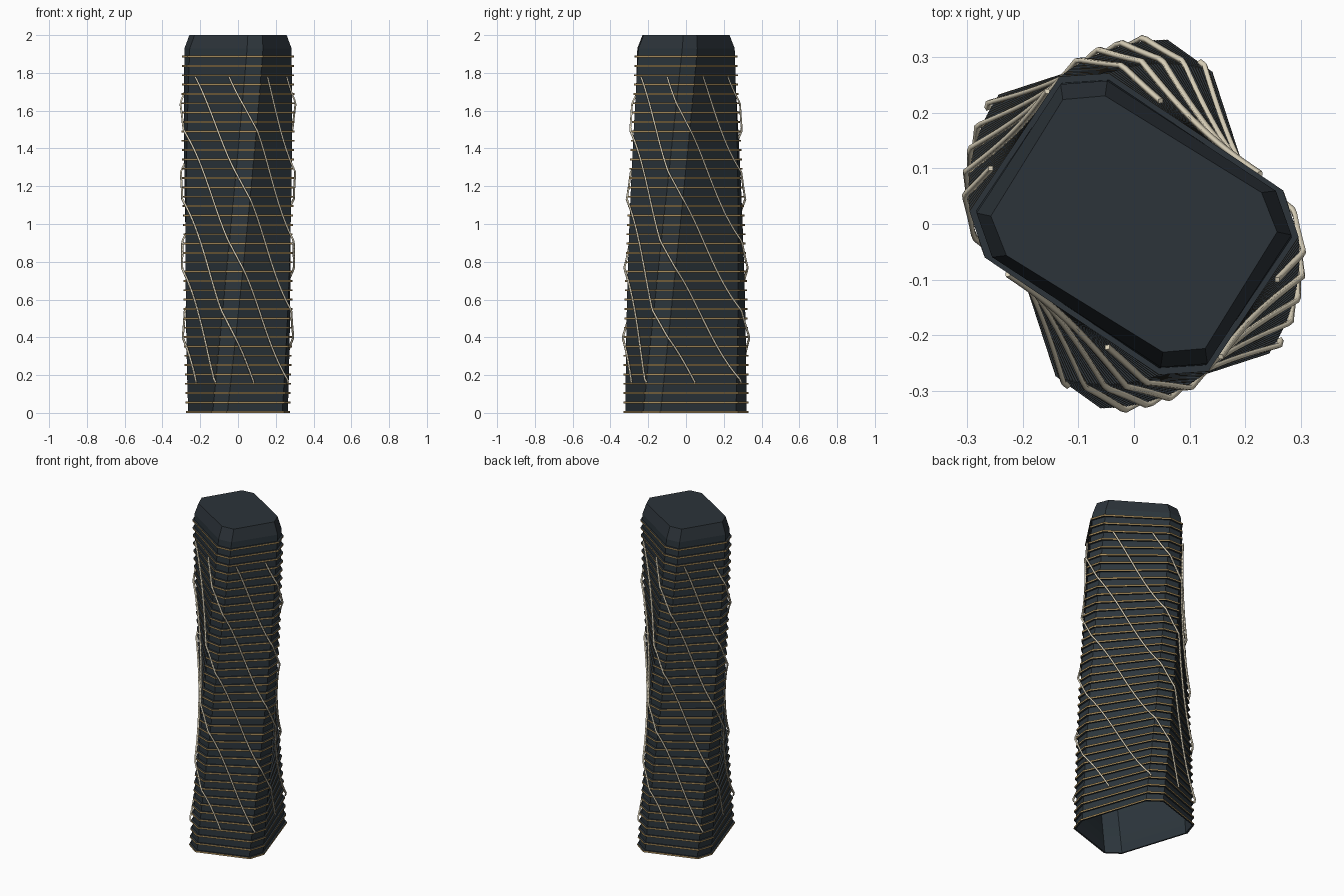
import bpy, bmesh
from math import sin, cos, radians

cube = bpy.data.objects.get("Cube")
if cube:
    bpy.data.objects.remove(cube, do_unlink=True)


def material(name, rgb):
    m = bpy.data.materials.new(name)
    m.use_nodes = True
    m.diffuse_color = (*rgb, 1)
    m.node_tree.nodes["Principled BSDF"].inputs["Base Color"].default_value = (*rgb, 1)
    return m


glass = material("dark blue glass", (0.025, 0.036, 0.045))
slate = material("dark slate", (0.025, 0.033, 0.041))
gold = material("gold trim", (0.42, 0.28, 0.11))
cream = material("cream strip", (0.75, 0.68, 0.52))

FLOORS, STEP, FIRST = 38, 0.0495, 0.0055
LAST = FIRST + FLOORS * STEP
KEEP = 0.73   # share of each half side left by the corner cut


def frame(z, off):
    """Half length, half width and heading of the tapering plan at a height."""
    t = z / LAST
    return 0.297 - 0.038 * t + off, 0.219 - 0.019 * t + off, radians(-72 + 38 * t)


def place(u, v, z, heading):
    c, s = cos(heading), sin(heading)
    return (u * c - v * s, u * s + v * c, z)


def section(z, off):
    a, b, h = frame(z, off)
    quarter = [(1, -KEEP), (1, KEEP), (KEEP, 1), (-KEEP, 1)]
    plan = quarter + [(-u, -v) for u, v in quarter]
    return [place(u * a, v * b, z, h) for u, v in plan]


def loft(bm, loops, slots=None):
    rows = [[bm.verts.new(p) for p in loop] for loop in loops]
    for r, (low, high) in enumerate(zip(rows, rows[1:])):
        for i in range(len(low)):
            j = (i + 1) % len(low)
            f = bm.faces.new((low[i], low[j], high[j], high[i]))
            f.material_index = slots[r] if slots else 0
    return rows


def finish(bm, name, mats):
    me = bpy.data.meshes.new(name)
    bm.to_mesh(me)
    bm.free()
    for m in mats:
        me.materials.append(m)
    ob = bpy.data.objects.new(name, me)
    bpy.context.collection.objects.link(ob)
    return ob


# Twisting shell, open underneath
bm = bmesh.new()
heights = [0] + [FIRST + i * STEP for i in range(1, FLOORS + 1)] + [1.93]
loft(bm, [section(z, -0.01) for z in heights])
finish(bm, "tower_shell", [glass])

# Sloped roof cap
bm = bmesh.new()
rows = loft(bm, [section(1.93, -0.01), section(2.0, -0.03)])
bm.faces.new(rows[-1])
finish(bm, "roof_cap", [slate])

# Floor ledges: dark above and below, gold on the edge
bm = bmesh.new()
for i in range(FLOORS + 1):
    z = FIRST + i * STEP
    low, high = z - 0.005, z + 0.005
    loft(bm, [section(low, -0.01), section(low, 0), section(high, 0), section(high, -0.01)],
         slots=[0, 1, 0])
finish(bm, "floor_ledges", [slate, gold])

# Diagonal strips winding around the shell
TOP, BOTTOM, SAMPLES = 1.78, 0.16, 90


def strip_point(z, start):
    a, b, h = frame(z, 0.006)
    angle = radians(start + 123 * (TOP - z))
    c, s = cos(angle), sin(angle)
    r = min(1 / max(abs(c), abs(s)), (1 + KEEP) / (abs(c) + abs(s)))
    return place(a * r * c, b * r * s, z, h)


curve = bpy.data.curves.new("diagonal_strips", "CURVE")
curve.dimensions = "3D"
curve.bevel_depth = 0.006
curve.bevel_resolution = 0
curve.use_fill_caps = True
for k in range(8):
    spline = curve.splines.new("POLY")
    spline.points.add(SAMPLES)
    for i, point in enumerate(spline.points):
        z = TOP + (BOTTOM - TOP) * i / SAMPLES
        point.co = (*strip_point(z, 109 + 45 * k), 1)
curve.materials.append(cream)
bpy.context.collection.objects.link(bpy.data.objects.new("diagonal_strips", curve))
